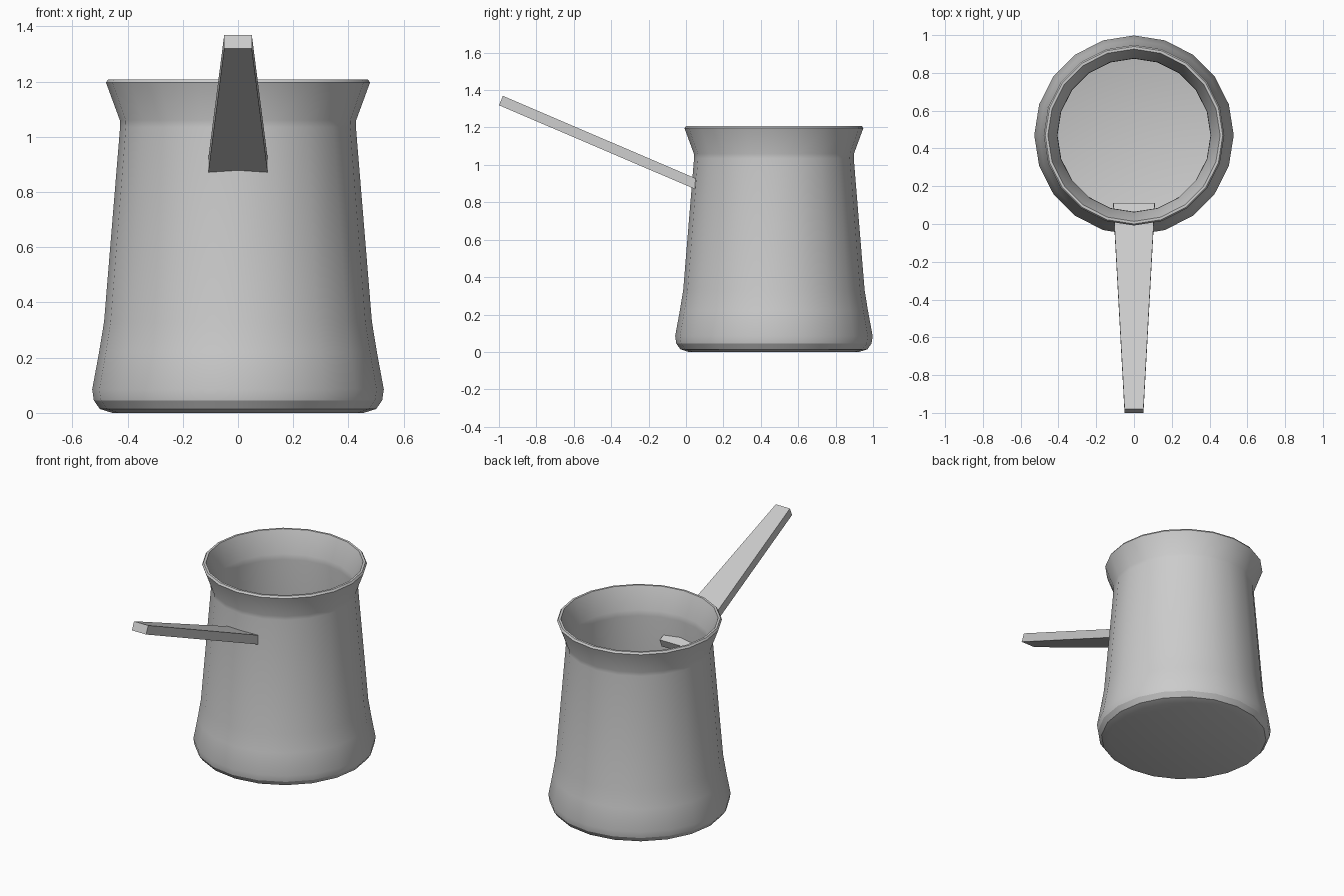
import bpy, bmesh, math

if "Cube" in bpy.data.objects:
    bpy.data.objects.remove(bpy.data.objects["Cube"])

SIDES, CENTRE_Y = 20, 0.47


def add_object(name, bm):
    bmesh.ops.recalc_face_normals(bm, faces=bm.faces[:])
    mesh = bpy.data.meshes.new(name)
    bm.to_mesh(mesh)
    bm.free()
    obj = bpy.data.objects.new(name, mesh)
    bpy.context.collection.objects.link(obj)
    return obj


# Pot: one (radius, height) profile, up the outside and down the inside
profile = [
    (0.455, 0.0), (0.50, 0.014), (0.522, 0.045), (0.528, 0.085),
    (0.503, 0.22), (0.485, 0.33), (0.427, 1.035), (0.428, 1.06),
    (0.478, 1.196), (0.470, 1.208), (0.456, 1.208),
    (0.407, 1.07), (0.405, 1.035), (0.463, 0.33), (0.481, 0.22),
    (0.505, 0.085), (0.49, 0.045), (0.45, 0.03),
]
bm = bmesh.new()
rings = []
for r, z in profile:
    ring = []
    for i in range(SIDES):
        a = math.tau * i / SIDES
        ring.append(bm.verts.new((r * math.cos(a), CENTRE_Y + r * math.sin(a), z)))
    rings.append(ring)
for low, high in zip(rings, rings[1:]):
    for i in range(SIDES):
        j = (i + 1) % SIDES
        bm.faces.new((low[i], low[j], high[j], high[i]))
bm.faces.new(rings[0])     # underside
bm.faces.new(rings[-1])    # inner floor
pot = add_object("pot", bm)
bpy.context.view_layer.objects.active = pot
pot.select_set(True)
bpy.ops.object.shade_smooth_by_angle(angle=math.radians(24))

# Handle: tapered flat bar that pokes slightly through the pot wall
bm = bmesh.new()
ends = []
for half_width, y, z in ((0.05, -0.979, 1.369), (0.11, 0.11, 0.903)):
    corners = [(-1, 0), (1, 0), (1, 1), (-1, 1)]
    ends.append([bm.verts.new((s * half_width, y - 0.021 * d, z - 0.05 * d))
                 for s, d in corners])
for i in range(4):
    j = (i + 1) % 4
    bm.faces.new((ends[0][i], ends[0][j], ends[1][j], ends[1][i]))
bm.faces.new(ends[0])
bm.faces.new(ends[1])
add_object("handle", bm)
